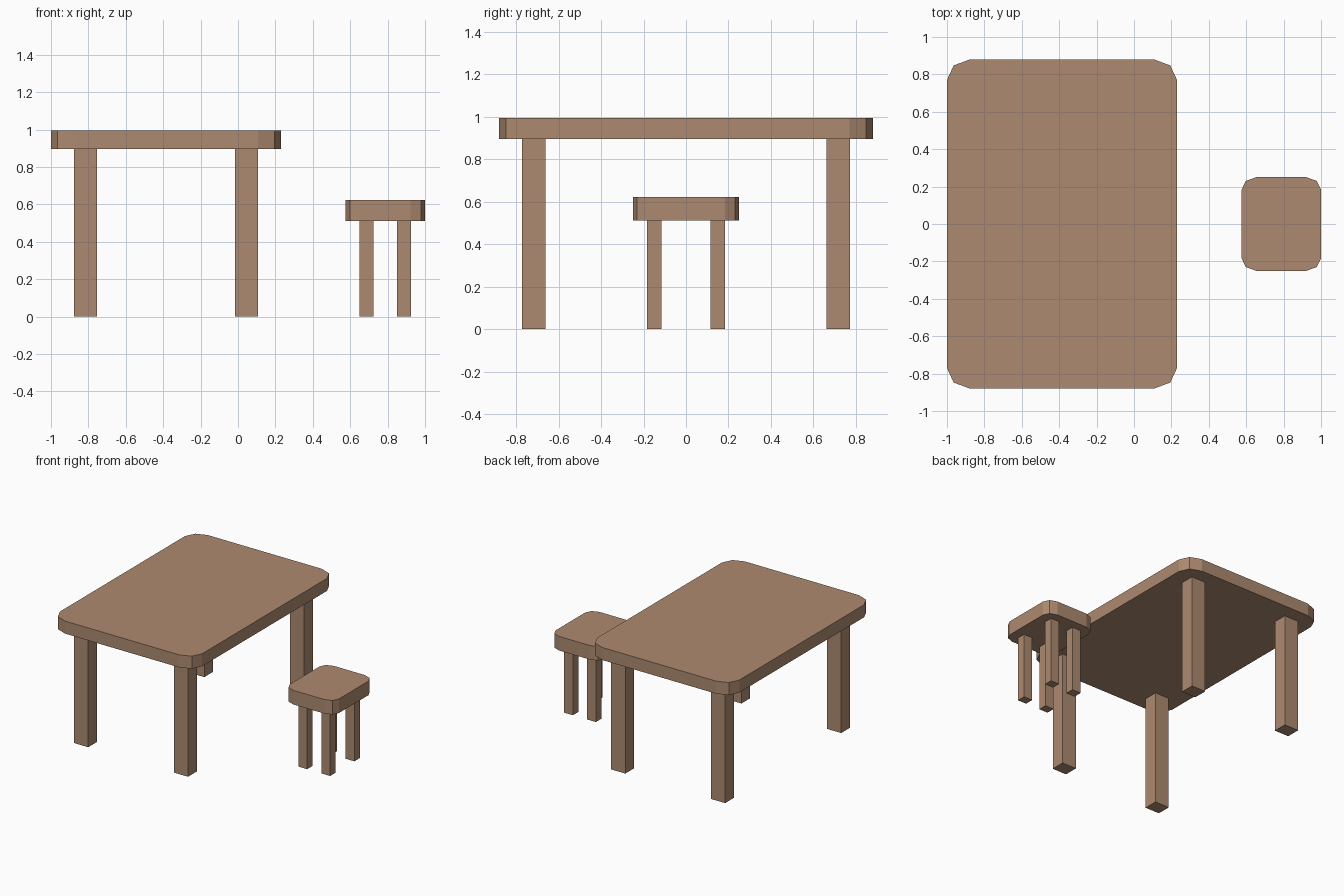
import bpy, bmesh, math

if "Cube" in bpy.data.objects:
    bpy.data.objects.remove(bpy.data.objects["Cube"])

wood = bpy.data.materials.new("warm brown wood")
wood.diffuse_color = (0.42, 0.255, 0.162, 1)
wood.use_nodes = True
wood.node_tree.nodes["Principled BSDF"].inputs["Base Color"].default_value = wood.diffuse_color


def prism(name, outline, z0, z1):
    """Extrude a counter-clockwise outline from z0 to z1."""
    bm = bmesh.new()
    face = bm.faces.new([bm.verts.new((x, y, z0)) for x, y in outline])
    up = bmesh.ops.extrude_face_region(bm, geom=[face])["geom"]
    for v in up:
        if isinstance(v, bmesh.types.BMVert):
            v.co.z = z1
    bmesh.ops.recalc_face_normals(bm, faces=bm.faces)
    mesh = bpy.data.meshes.new(name)
    bm.to_mesh(mesh)
    bm.free()
    mesh.materials.append(wood)
    obj = bpy.data.objects.new(name, mesh)
    bpy.context.collection.objects.link(obj)
    return obj


def rounded_outline(cx, hx, hy, rx, ry):
    """Rectangle whose corners are rounded with two segments each."""
    pts = []
    for i, (sx, sy) in enumerate([(1, 1), (-1, 1), (-1, -1), (1, -1)]):
        for k in range(3):
            a = math.radians(90 * i + 45 * k)
            pts.append((cx + sx * (hx - rx) + rx * math.cos(a),
                        sy * (hy - ry) + ry * math.sin(a)))
    return pts


def furniture(name, top_name, cx, half, radius, z0, z1, leg_x, leg_y):
    # Rounded slab
    prism(top_name, rounded_outline(cx, *half, *radius), z0, z1)
    # Four straight legs, mirrored about the centre
    for sx, side in ((-1, "left"), (1, "right")):
        for sy, end in ((-1, "front"), (1, "back")):
            xs = sorted(cx + sx * v for v in leg_x)
            ys = sorted(sy * v for v in leg_y)
            prism(f"{name}_leg_{end}_{side}",
                  [(xs[0], ys[0]), (xs[1], ys[0]), (xs[1], ys[1]), (xs[0], ys[1])], 0, z0)


furniture("table", "table_top", -0.385, (0.615, 0.88), (0.123, 0.11),
          0.896, 0.994, (0.37, 0.493), (0.662, 0.771))
furniture("stool", "stool_seat", 0.7875, (0.2125, 0.25), (0.078, 0.067),
          0.512, 0.622, (0.062, 0.137), (0.116, 0.183))
